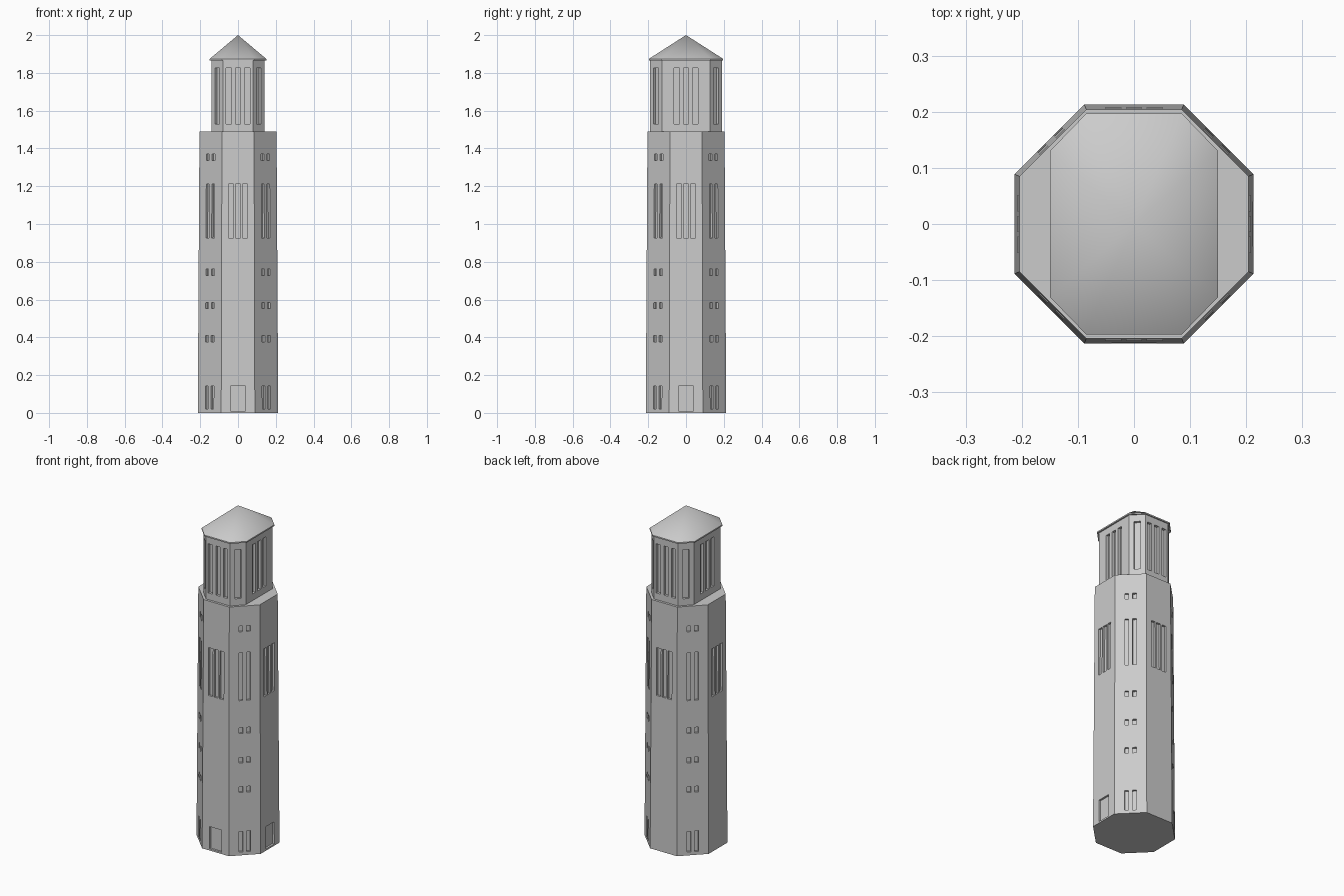
import bpy, bmesh, math
from mathutils import Vector, Matrix

if "Cube" in bpy.data.objects:
    bpy.data.objects.remove(bpy.data.objects["Cube"])

stone = bpy.data.materials.new("grey stone")
stone.diffuse_color = (0.6, 0.6, 0.6, 1)
stone.use_nodes = True
stone.node_tree.nodes["Principled BSDF"].inputs["Base Color"].default_value = stone.diffuse_color


def finish(name, bm):
    bmesh.ops.recalc_face_normals(bm, faces=bm.faces)
    me = bpy.data.meshes.new(name)
    bm.to_mesh(me)
    bm.free()
    ob = bpy.data.objects.new(name, me)
    bpy.context.collection.objects.link(ob)
    me.materials.append(stone)
    return ob


def octagon(ax, ay, fx, fy):
    """Octagon of half sizes ax, ay; front edge half width fx, side edge half width fy."""
    return [(fx, -ay), (ax, -fy), (ax, fy), (fx, ay),
            (-fx, ay), (-ax, fy), (-ax, -fy), (-fx, -ay)]


def loft(name, rings, apex=None):
    """Skin a stack of (outline, z) rings, closed by a cap or an apex."""
    bm = bmesh.new()
    vs = [[bm.verts.new((x, y, z)) for x, y in o] for o, z in rings]
    for a, b in zip(vs, vs[1:]):
        for i in range(8):
            j = (i + 1) % 8
            bm.faces.new((a[i], a[j], b[j], b[i]))
    bm.faces.new(vs[0][::-1])
    if apex:
        tip = bm.verts.new(apex)
        for i in range(8):
            bm.faces.new((vs[-1][i], vs[-1][(i + 1) % 8], tip))
    else:
        bm.faces.new(vs[-1])
    return finish(name, bm)


def add_slot(bm, lo, hi, i, u, w, z0, z1, depth):
    """Box cutter on wall i of a lofted body, tilted with the wall."""
    (o0, h0), (o1, h1) = lo, hi
    mid = lambda o: (Vector(o[i]) + Vector(o[(i + 1) % 8])) / 2
    t = Vector(o0[(i + 1) % 8]) - Vector(o0[i])
    t = Vector((t.x, t.y, 0)).normalized()
    up = (Vector((*mid(o1), h1)) - Vector((*mid(o0), h0))).normalized()
    n = t.cross(up)
    f = ((z0 + z1) / 2 - h0) / (h1 - h0)
    c = Vector((*mid(o0).lerp(mid(o1), f), (z0 + z1) / 2)) + t * u
    m = Matrix((t, n, up)).transposed().to_4x4()
    m = Matrix.Translation(c) @ m @ Matrix.Diagonal((w, depth * 2, z1 - z0, 1))
    bmesh.ops.create_cube(bm, size=1, matrix=m)


def carve(body, bm):
    cutter = finish(body.name + "_cutter", bm)
    mod = body.modifiers.new("recesses", 'BOOLEAN')
    mod.object, mod.operation, mod.solver = cutter, 'DIFFERENCE', 'EXACT'
    bpy.context.view_layer.update()
    me = bpy.data.meshes.new_from_object(
        body.evaluated_get(bpy.context.evaluated_depsgraph_get()))
    body.modifiers.clear()
    body.data = me
    bpy.data.objects.remove(cutter)


# walls: odd index = side wall (1 right, 3 back, ...) after the diagonal ones (0, 2, 4, 6)
DIAGONAL, CARDINAL = (0, 2, 4, 6), (1, 3, 5, 7)

# tapered shaft
lo = (octagon(0.213, 0.213, 0.089, 0.089), 0.0)
hi = (octagon(0.204, 0.204, 0.085, 0.085), 1.49)
shaft = loft("shaft", [lo, hi])
cut = bmesh.new()
for i in CARDINAL:
    for u in (-0.037, 0, 0.037):
        add_slot(cut, lo, hi, i, u, 0.027, 0.925, 1.212, 0.012)
for i in (7, 1):  # doors on the front and right walls
    add_slot(cut, lo, hi, i, 0, 0.08, 0.01, 0.143, 0.012)
for i in DIAGONAL:
    for u in (-0.021, 0.021):
        for z0, z1 in ((0.02, 0.143), (0.376, 0.41), (0.552, 0.585),
                       (0.728, 0.763), (0.925, 1.212), (1.337, 1.371)):
            add_slot(cut, lo, hi, i, u, 0.021, z0, z1, 0.012)
carve(shaft, cut)

# lantern storey
plan = octagon(0.141, 0.19, 0.08, 0.127)
lo, hi = (plan, 1.485), (plan, 1.87)
lantern = loft("lantern", [lo, hi])
cut = bmesh.new()
for i in CARDINAL:
    for u in (-0.05, 0, 0.05):
        add_slot(cut, lo, hi, i, u, 0.029, 1.53, 1.825, 0.015)
for i in DIAGONAL:
    add_slot(cut, lo, hi, i, 0, 0.035, 1.53, 1.825, 0.015)
carve(lantern, cut)

# roof with a thin eave, smooth on top
eave = octagon(0.15, 0.197, 0.085, 0.13)
roof = loft("roof", [(eave, 1.866), (eave, 1.874)], (0, 0, 2.0))
for p in roof.data.polygons:
    p.use_smooth = True
bpy.context.view_layer.objects.active = roof
roof.select_set(True)
bpy.ops.object.shade_smooth_by_angle(angle=math.radians(40))
